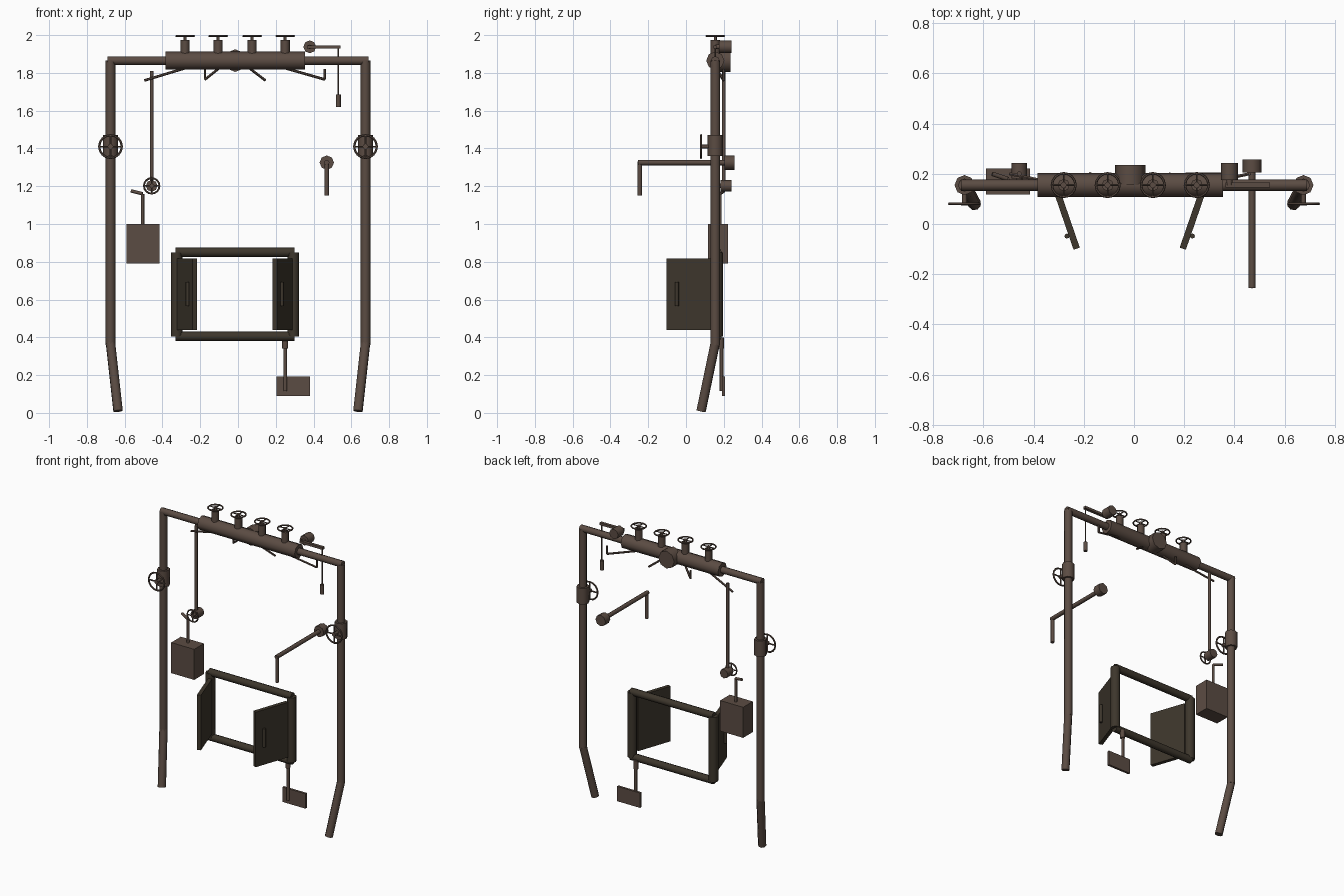
import bpy, bmesh, math
from mathutils import Vector, Matrix

if "Cube" in bpy.data.objects:
    bpy.data.objects.remove(bpy.data.objects["Cube"])


def material(name, rgb):
    m = bpy.data.materials.new(name)
    m.diffuse_color = (*rgb, 1)
    m.use_nodes = True
    m.node_tree.nodes["Principled BSDF"].inputs["Base Color"].default_value = m.diffuse_color
    return m


RUST = material("rusty brown", (0.105, 0.072, 0.056))
DARK = material("sooty iron", (0.047, 0.037, 0.025))


def finish(bm, name, mat, smooth=True):
    mesh = bpy.data.meshes.new(name)
    bm.to_mesh(mesh)
    bm.free()
    mesh.materials.append(mat)
    ob = bpy.data.objects.new(name, mesh)
    bpy.context.collection.objects.link(ob)
    if smooth:
        bpy.ops.object.select_all(action='DESELECT')
        ob.select_set(True)
        bpy.context.view_layer.objects.active = ob
        bpy.ops.object.shade_smooth_by_angle(angle=math.radians(50))
    return ob


def add_tube(bm, a, b, r, sides=8):
    a, b = Vector(a), Vector(b)
    d = b - a
    rot = d.to_track_quat('Z', 'Y').to_matrix().to_4x4()
    bmesh.ops.create_cone(bm, cap_ends=True, segments=sides, radius1=r, radius2=r,
                          depth=d.length, matrix=Matrix.Translation((a + b) / 2) @ rot)


def pipe(name, pts, r, mat=RUST, sides=8):
    """Straight pipe pieces through a list of points."""
    bm = bmesh.new()
    for a, b in zip(pts, pts[1:]):
        add_tube(bm, a, b, r, sides)
    return finish(bm, name, mat)


def box(name, lo, hi, mat, turn=0.0):
    lo, hi = Vector(lo), Vector(hi)
    bm = bmesh.new()
    bmesh.ops.create_cube(bm, size=1, matrix=Matrix.Translation((lo + hi) / 2)
                          @ Matrix.Rotation(turn, 4, 'Z')
                          @ Matrix.Diagonal((*(hi - lo), 1)))
    return finish(bm, name, mat, False)


def wheel(name, centre, axis, big, small):
    """Hand wheel: ring, hub and two crossing spokes."""
    bm = bmesh.new()
    n, k = 16, 6
    rings = []
    for i in range(n):
        t = math.tau * i / n
        ring = []
        for j in range(k):
            p = math.tau * j / k
            d = big + small * math.cos(p)
            ring.append(bm.verts.new((d * math.cos(t), d * math.sin(t), small * math.sin(p))))
        rings.append(ring)
    for i in range(n):
        a, b = rings[i], rings[(i + 1) % n]
        for j in range(k):
            q = (j + 1) % k
            bm.faces.new((a[j], b[j], b[q], a[q]))
    add_tube(bm, (-big, 0, 0), (big, 0, 0), small * 0.8, 6)
    add_tube(bm, (0, -big, 0), (0, big, 0), small * 0.8, 6)
    add_tube(bm, (0, 0, -small), (0, 0, small), small * 2.4)
    rot = Matrix.Rotation(math.pi / 2, 4, 'X') if axis == 'Y' else Matrix()
    bm.transform(Matrix.Translation(centre) @ rot)
    return finish(bm, name, RUST)


Y = 0.155  # plane of the main pipework

# Side posts, bent feet and large shut-off valves
for side, s in (("left", -1), ("right", 1)):
    x = 0.675 * s
    pipe(side + "_post", [(x, Y, 0.36), (x, Y, 1.865)], 0.026)
    pipe(side + "_foot", [(x, Y, 0.37), (0.635 * s, 0.08, 0.01)], 0.026)
    pipe(side + "_valve_body", [(x, Y, 1.36), (x, Y, 1.47)], 0.04)
    pipe(side + "_valve_stem", [(x, Y, 1.41), (x, 0.08, 1.41)], 0.01)
    wheel(side + "_valve_wheel", (x, 0.08, 1.41), 'Y', 0.06, 0.006)

# Top pipe, manifold and rear gauge
pipe("top_pipe", [(-0.69, Y, 1.865), (0.69, Y, 1.865)], 0.023)
pipe("manifold", [(-0.385, Y, 1.865), (0.355, Y, 1.865)], 0.048)
pipe("gauge", [(-0.015, Y, 1.865), (-0.015, 0.235, 1.865)], 0.06)

# Small valves along the manifold
for i, x in enumerate((-0.28, -0.105, 0.075, 0.25)):
    pipe(f"small_valve_body_{i}", [(x, Y, 1.89), (x, Y, 1.975)], 0.024)
    pipe(f"small_valve_stem_{i}", [(x, Y, 1.97), (x, Y, 1.998)], 0.008)
    wheel(f"small_valve_wheel_{i}", (x, Y, 1.995), 'Z', 0.047, 0.005)

# Thin feed pipes under the manifold
feeds = [
    [(-0.28, Y, 1.825), (-0.495, 0.2, 1.76)],
    [(-0.1, Y, 1.825), (-0.175, 0.2, 1.765), (-0.175, 0.2, 1.82)],
    [(0.06, Y, 1.825), (0.145, 0.2, 1.76)],
    [(0.25, Y, 1.825), (0.46, 0.2, 1.765), (0.46, 0.2, 1.82)],
]
for i, pts in enumerate(feeds):
    pipe(f"feed_pipe_{i}", pts, 0.007, sides=6)

# Pull lever with cord and grip
pipe("lever_drum", [(0.38, 0.175, 1.938), (0.38, 0.242, 1.938)], 0.034)
pipe("lever_axle", [(0.38, Y, 1.938), (0.38, 0.18, 1.938)], 0.012)
box("lever_bar", (0.365, 0.145, 1.928), (0.542, 0.165, 1.945), RUST)
pipe("pull_cord", [(0.531, Y, 1.935), (0.531, Y, 1.68)], 0.004, sides=6)
pipe("pull_grip", [(0.531, Y, 1.685), (0.531, Y, 1.62)], 0.013)

# Swinging arm
pipe("arm_drum", [(0.47, 0.205, 1.325), (0.47, 0.257, 1.325)], 0.038)
pipe("swing_arm", [(0.47, 0.21, 1.325), (0.47, -0.255, 1.325)], 0.014)
pipe("arm_spout", [(0.47, -0.245, 1.332), (0.47, -0.245, 1.15)], 0.012)

# Hanging rod with valve
pipe("hanging_rod", [(-0.457, 0.2, 1.81), (-0.457, 0.2, 1.2)], 0.01)
pipe("rod_valve_body", [(-0.457, 0.182, 1.202), (-0.457, 0.242, 1.202)], 0.031)
pipe("rod_valve_stem", [(-0.457, 0.155, 1.202), (-0.457, 0.19, 1.202)], 0.012)
wheel("rod_valve_wheel", (-0.457, 0.16, 1.202), 'Y', 0.041, 0.005)

# Control box with bent lever
box("control_box", (-0.59, 0.117, 0.79), (-0.415, 0.222, 1.0), RUST)
pipe("box_lever", [(-0.505, 0.18, 0.99), (-0.505, 0.18, 1.16), (-0.565, 0.2, 1.175)], 0.009)

# Door frame
for name, z in (("frame_bottom", 0.405), ("frame_top", 0.85)):
    pipe(name, [(-0.33, 0.165, z), (0.3, 0.165, z)], 0.025, DARK)
for name, x in (("frame_left", -0.325), ("frame_right", 0.293)):
    pipe(name, [(x, 0.165, 0.405), (x, 0.165, 0.85)], 0.031, DARK)

# Open doors with outer handles
for side, s, off in (("left", -1, -0.017), ("right", 1, -0.017)):
    cx = off + 0.252 * s
    box(side + "_door", (cx - 0.013, 0.02 - 0.125, 0.44), (cx + 0.013, 0.02 + 0.125, 0.818),
        DARK, -s * math.radians(19))
    hx = off + 0.25 * s
    pipe(side + "_door_handle", [(hx, -0.048, 0.565), (hx, -0.048, 0.692)], 0.01, DARK)
    for z in (0.58, 0.677):
        pipe(side + "_handle_mount", [(hx, -0.048, z), (hx - 0.025 * s, -0.04, z)], 0.006, DARK)

# Foot pedal
pipe("pedal_collar", [(0.25, 0.185, 0.34), (0.25, 0.185, 0.4)], 0.016)
pipe("pedal_rod", [(0.25, 0.188, 0.115), (0.25, 0.188, 0.38)], 0.01)
box("pedal_plate", (0.205, 0.19, 0.09), (0.38, 0.206, 0.192), RUST)
